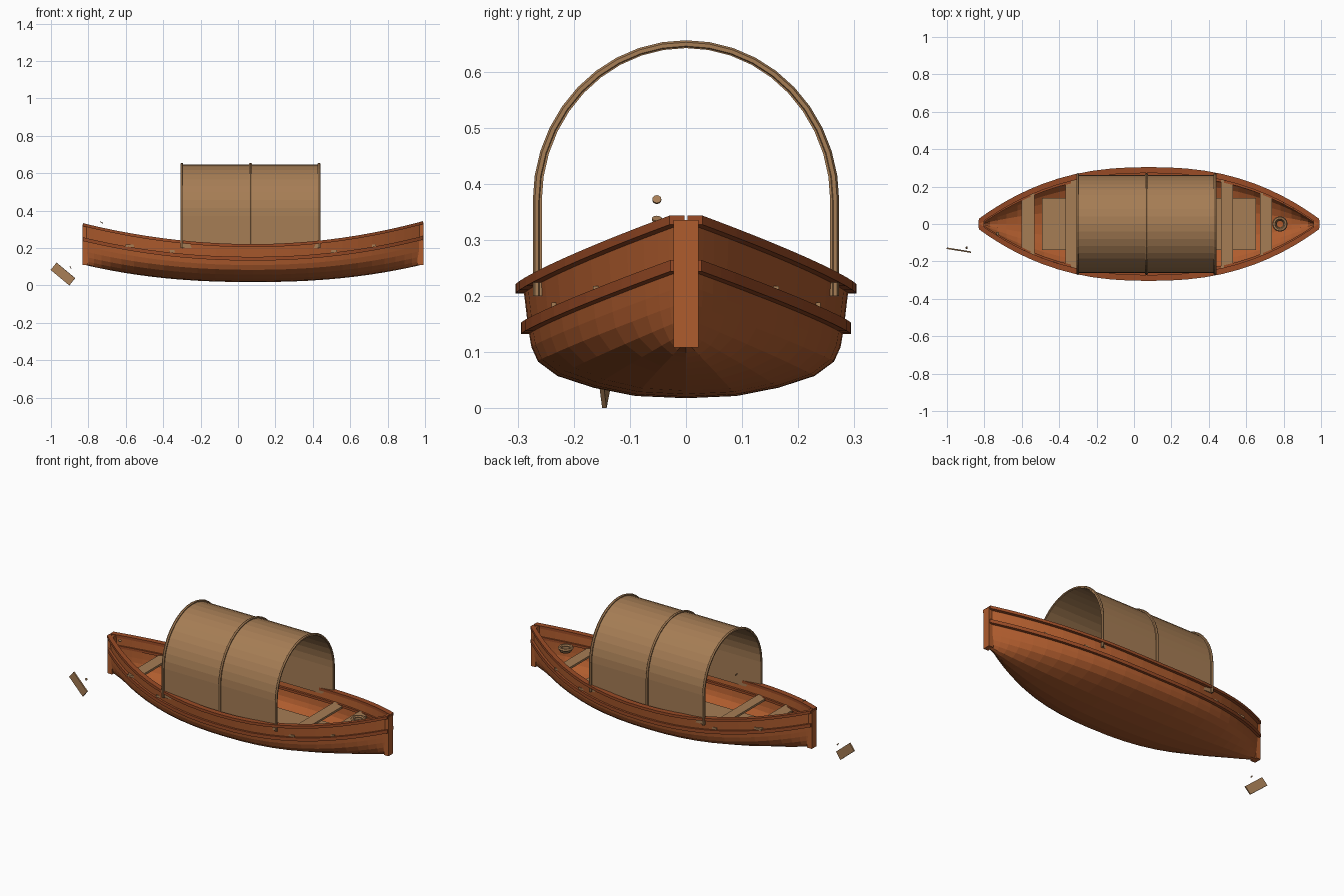
import bpy, bmesh, math
from mathutils import Vector, Matrix

old = bpy.data.objects.get("Cube")
if old:
    bpy.data.objects.remove(old, do_unlink=True)


def material(name, rgb):
    m = bpy.data.materials.new(name)
    m.use_nodes = True
    m.diffuse_color = (*rgb, 1)
    m.node_tree.nodes["Principled BSDF"].inputs["Base Color"].default_value = (*rgb, 1)
    return m


RED = material("red wood", (0.43, 0.107, 0.027))
DARK = material("dark red wood", (0.32, 0.07, 0.019))
TAN = material("tan wood", (0.38, 0.205, 0.09))


def finish(name, bm, mat):
    bmesh.ops.recalc_face_normals(bm, faces=bm.faces)
    me = bpy.data.meshes.new(name)
    bm.to_mesh(me)
    bm.free()
    me.materials.append(mat)
    ob = bpy.data.objects.new(name, me)
    bpy.context.collection.objects.link(ob)
    return ob


def loft(name, rings, mat):
    """Skin closed rings of points and cap both ends."""
    bm = bmesh.new()
    vs = [[bm.verts.new(p) for p in r] for r in rings]
    n = len(vs[0])
    for a, b in zip(vs, vs[1:]):
        for i in range(n):
            j = (i + 1) % n
            bm.faces.new((a[i], a[j], b[j], b[i]))
    bm.faces.new(vs[0])
    bm.faces.new(vs[-1])
    return finish(name, bm, mat)


def box(name, center, size, mat, rot=None):
    bm = bmesh.new()
    bmesh.ops.create_cube(bm, size=1)
    m = Matrix.Translation(center)
    if rot:
        m = m @ rot
    bm.transform(m @ Matrix.Diagonal((*size, 1)))
    return finish(name, bm, mat)


def disc(name, center, radius, depth, mat, rot=None):
    bm = bmesh.new()
    bmesh.ops.create_cone(bm, cap_ends=True, segments=12, radius1=radius,
                          radius2=radius, depth=depth)
    bm.transform(Matrix.Translation(center) @ (rot or Matrix()))
    return finish(name, bm, mat)


# Hull lines, with u running from stern (-1) to bow (1)
MID, HALF = 0.08, 0.90
STATIONS = [math.sin(math.pi / 2 * (i / 14 - 1)) for i in range(29)]
PROFILE = [(0, 0), (0.31, 0.02), (0.57, 0.095), (0.79, 0.2),
           (0.91, 0.33), (0.95, 0.46), (0.97, 0.63), (1, 1)]


def beam(u):
    return 0.015 + 0.275 * (1 - abs(u) ** 2.4)


def sheer(u):
    return 0.216 + (0.123 if u > 0 else 0.112) * u * u


def keel(u):
    return 0.018 + 0.092 * abs(u) ** 2.3


def hull_ring(u):
    b, k, h = beam(u), keel(u), sheer(u) - keel(u)
    t = 0.012
    x = MID + HALF * u
    half = [(b * f, k + h * g) for f, g in PROFILE]
    bi = max(b - t, 0.003)
    inner = [(bi * f, k + t + (h - t) * g) for f, g in PROFILE]
    ring = half[::-1] + [(-y, z) for y, z in half[1:]]
    ring += [(-y, z) for y, z in inner[::-1]] + inner[1:]
    return [(x, y, z) for y, z in ring]


loft("hull", [hull_ring(u) for u in STATIONS], RED)


# Strakes that follow the hull lines on both sides
def strake(name, level, width_factor, inside, outside, height, mat):
    for side, label in ((1, "left"), (-1, "right")):
        rings = []
        for u in STATIONS:
            y = beam(u) * width_factor
            z = keel(u) + (sheer(u) - keel(u)) * level
            y0, y1 = max(y + inside, 0.003), max(y + outside, 0.006)
            x = MID + (HALF + 0.008) * u
            rings.append([(x, side * a, z + c * height / 2)
                          for a, c in ((y0, -1), (y1, -1), (y1, 1), (y0, 1))])
        loft(label + "_" + name, rings, mat)


strake("gunwale", 0.985, 1, -0.018, 0.014, 0.016, DARK)
strake("rubbing_strake", 0.63, 0.97, -0.004, 0.013, 0.02, DARK)
strake("inner_stringer", 0.72, 0.975, -0.024, -0.008, 0.014, DARK)

# Stem and stern posts
for name, s in (("bow_post", 1), ("stern_post", -1)):
    top = sheer(s) - 0.003
    box(name, (MID + s * 0.896, 0, (0.108 + top) / 2),
        (0.03, 0.044, top - 0.108), RED)

# Thwarts, their ends showing through the planking
for i, (x, w, half, z) in enumerate(((-0.567, 0.07, 0.166, 0.212),
                                     (-0.335, 0.06, 0.24, 0.183),
                                     (0.497, 0.066, 0.24, 0.183),
                                     (0.706, 0.064, 0.166, 0.212))):
    box("thwart_%d" % (i + 1), (x, 0, z), (w, 2 * half, 0.012), TAN)
box("floor_boards", (0.08, 0, 0.104), (1.145, 0.28, 0.012), TAN)


# Arched canopy and its hoops
def arch(width, rise, base=0.2, spring=0.37, n=20):
    pts = [(width, base), (width, 0.29)]
    for i in range(n + 1):
        a = math.pi * i / n
        pts.append((width * math.cos(a), spring + rise * math.sin(a)))
    return pts + [(-width, 0.29), (-width, base)]


section = arch(0.262, 0.277) + arch(0.257, 0.272)[::-1]
loft("canopy", [[(x, y, z) for y, z in section] for x in (-0.305, 0.437)], TAN)

for name, x in (("rear_hoop", -0.300), ("middle_hoop", 0.067), ("front_hoop", 0.433)):
    pts = arch(0.266, 0.279)
    rings = []
    for i, (y, z) in enumerate(pts):
        a, b = pts[max(i - 1, 0)], pts[min(i + 1, len(pts) - 1)]
        out = Vector((0, b[1] - a[1], a[0] - b[0])).normalized()
        rings.append([Vector((x, y, z)) + out * (0.007 * math.cos(t))
                      + Vector((0.008 * math.sin(t), 0, 0))
                      for t in (math.pi / 3 * k for k in range(6))])
    loft(name, rings, TAN)

# Rope coil at the bow
for i, (radius, z) in enumerate(((0.032, 0.262), (0.026, 0.25))):
    bpy.ops.mesh.primitive_torus_add(location=(0.78, 0, z), major_radius=radius,
                                     minor_radius=0.009, major_segments=16,
                                     minor_segments=6)
    coil = bpy.context.object
    coil.name = "rope_coil_%d" % (i + 1)
    coil.data.materials.append(TAN)

# Loose paddle blade and small pegs
tilt = Matrix.Rotation(-0.16, 4, "Z") @ Matrix.Rotation(0.69, 4, "Y")
box("paddle_blade", (-0.936, -0.14, 0.061), (0.13, 0.008, 0.05), TAN, tilt)
lean = Matrix.Rotation(math.radians(60), 4, "Y")
disc("blade_peg", (-0.895, -0.127, 0.096), 0.007, 0.004, TAN, lean)
disc("stern_peg", (-0.73, -0.052, 0.337), 0.009, 0.004, TAN,
     Matrix.Rotation(math.radians(30), 4, "Y"))
disc("canopy_peg", (-0.29, -0.052, 0.372), 0.008, 0.004, TAN, lean)
